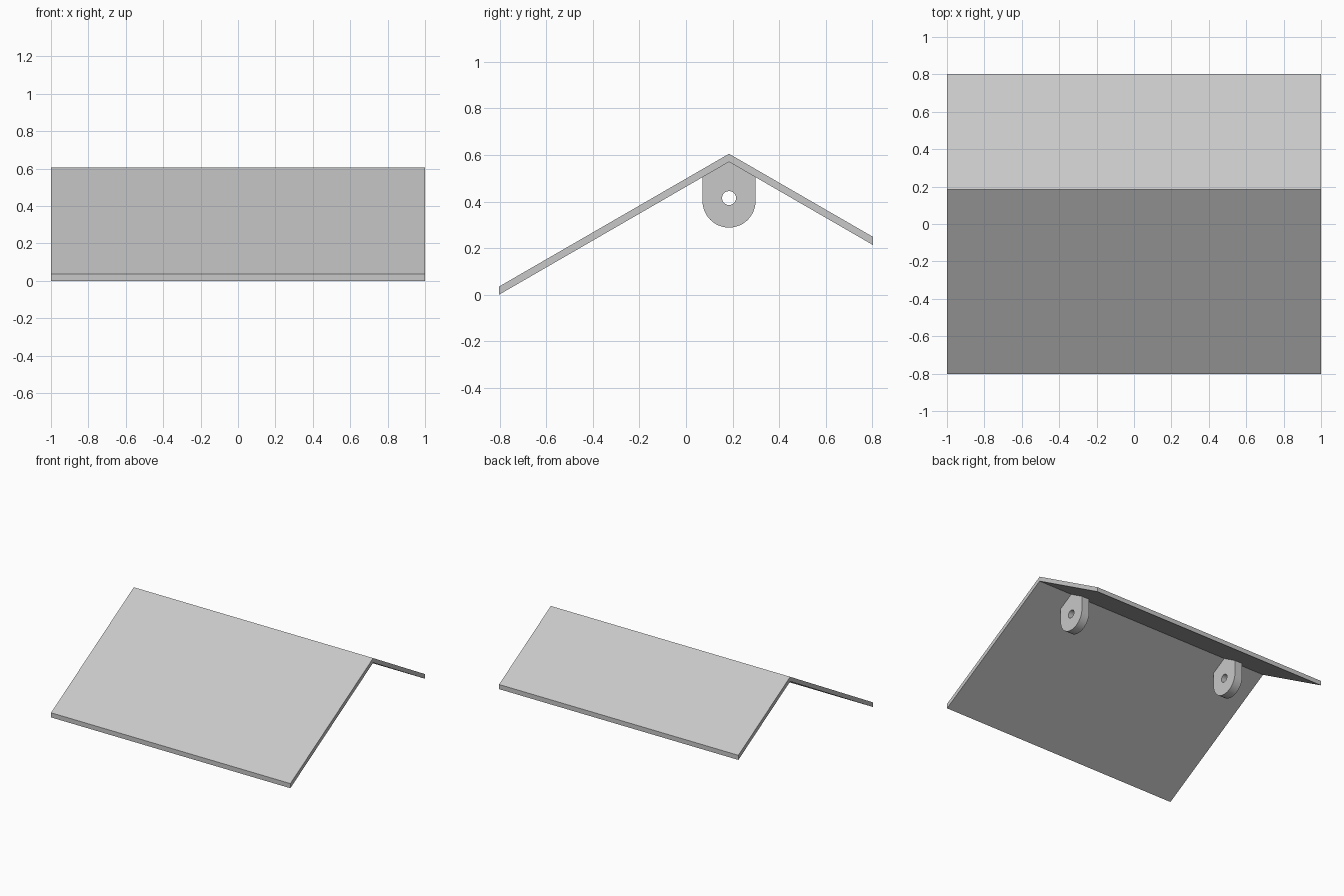
import bpy, bmesh
from math import sin, cos, pi, tan, radians

cube = bpy.data.objects.get("Cube")
if cube:
    bpy.data.objects.remove(cube, do_unlink=True)

# Single plain material
grey = bpy.data.materials.new("light grey")
grey.use_nodes = True
colour = (0.58, 0.58, 0.58, 1)
grey.diffuse_color = colour
grey.node_tree.nodes["Principled BSDF"].inputs["Base Color"].default_value = colour

SLOPE = tan(radians(30))
HALF_DEPTH = 0.803
RIDGE_Y = 0.185
SHEET = 0.035                                   # vertical sheet thickness
RIDGE_Z = SHEET + (HALF_DEPTH + RIDGE_Y) * SLOPE


def roof_z(y, drop=0):
    """Height of the roof top at y, lowered by drop."""
    return RIDGE_Z - abs(y - RIDGE_Y) * SLOPE - drop


def arc(cy, cz, r, start, end, steps):
    """Points on an arc in the side plane."""
    angles = [start + (end - start) * i / steps for i in range(steps + 1)]
    return [(cy + r * cos(a), cz + r * sin(a)) for a in angles]


def extrude_profile(name, loops, x0, x1):
    """Fill closed side-plane loops (outline, then holes) and extrude along x."""
    bm = bmesh.new()
    edges = []
    for loop in loops:
        verts = [bm.verts.new((x0, y, z)) for y, z in loop]
        edges += [bm.edges.new((verts[i - 1], verts[i])) for i in range(len(verts))]
    bmesh.ops.triangle_fill(bm, use_beauty=True, edges=edges)
    result = bmesh.ops.extrude_face_region(bm, geom=bm.faces[:], use_keep_orig=True)
    moved = [v for v in result["geom"] if isinstance(v, bmesh.types.BMVert)]
    bmesh.ops.translate(bm, verts=moved, vec=(x1 - x0, 0, 0))
    bmesh.ops.recalc_face_normals(bm, faces=bm.faces[:])
    mesh = bpy.data.meshes.new(name)
    bm.to_mesh(mesh)
    bm.free()
    mesh.materials.append(grey)
    obj = bpy.data.objects.new(name, mesh)
    bpy.context.collection.objects.link(obj)
    bpy.ops.object.select_all(action="DESELECT")
    obj.select_set(True)
    bpy.context.view_layer.objects.active = obj
    bpy.ops.object.shade_smooth_by_angle(angle=radians(30))
    return obj


# Folded roof sheet, with a long front slope and a short back slope
ys = [-HALF_DEPTH, RIDGE_Y, HALF_DEPTH]
roof = [(y, roof_z(y)) for y in ys] + [(y, roof_z(y, SHEET)) for y in reversed(ys)]
extrude_profile("roof_sheet", [roof], -1, 1)

# Two rounded mounting lugs with pin holes, hung under the ridge
R = 0.114
bottom = arc(RIDGE_Y, 0.402, R, pi, 2 * pi, 24)
top = [(y, roof_z(y, SHEET - 0.002)) for y in (RIDGE_Y + R, RIDGE_Y, RIDGE_Y - R)]
hole = arc(RIDGE_Y, 0.415, 0.03, 0, 2 * pi, 24)[:-1]
for name, x in (("left_lug", 0.685), ("right_lug", -0.685)):
    extrude_profile(name, [bottom + top, hole], x - 0.0325, x + 0.0325)
